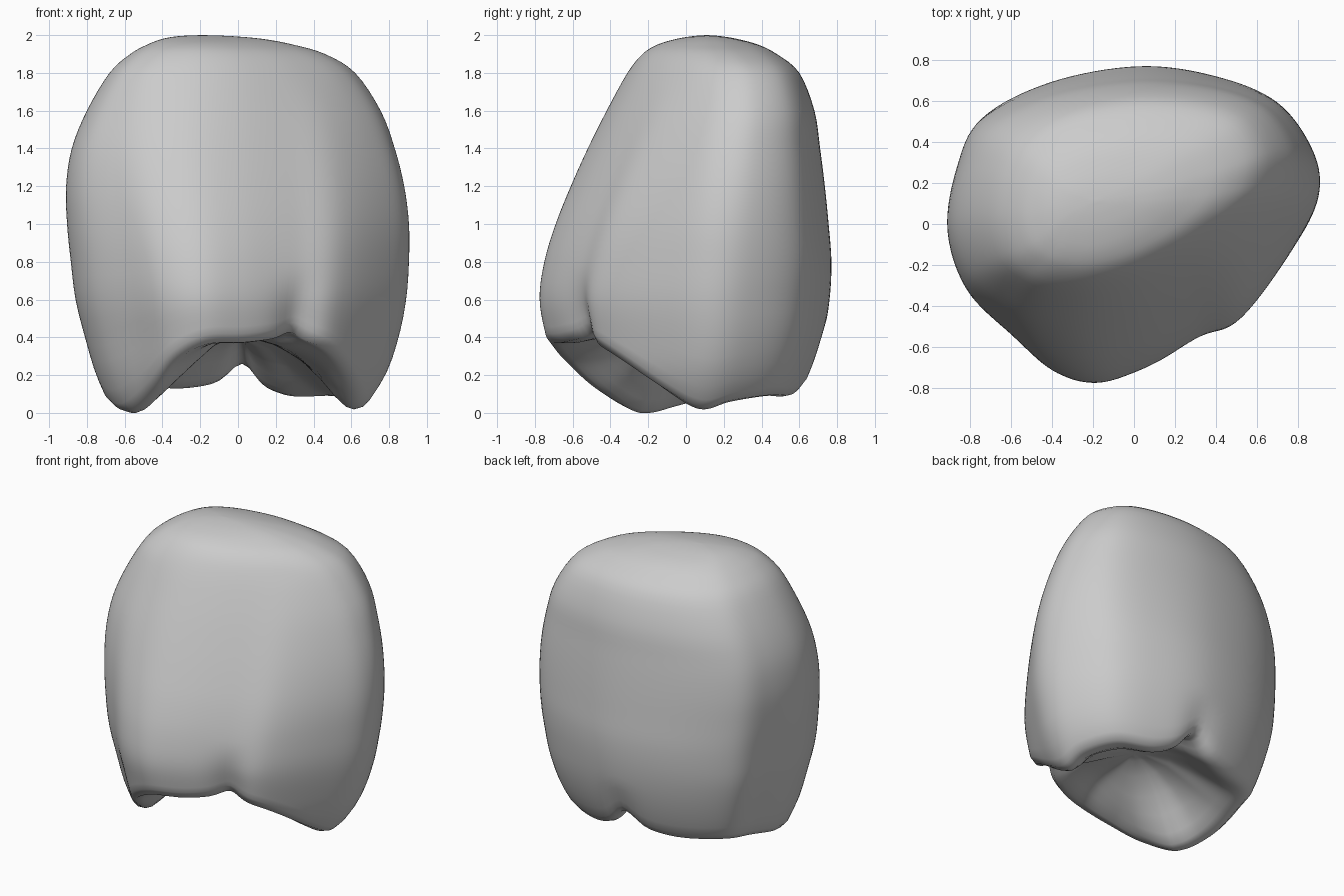
import bpy, bmesh, math
from math import sin, cos, pi

cube = bpy.data.objects.get("Cube")
if cube:
    bpy.data.objects.remove(cube)

COLUMNS = 136

# Outlines, counter-clockwise: wide end x, y, biting rim height, narrow end x, y
OUTLINE = [
    (.9, .13, .02, .6, .19), (.86, .35, .06, .62, .34),
    (.68, .595, .09, .52, .5), (.38, .725, .09, .31, .58),
    (.02, .775, .16, 0, .6), (-.4, .7, .13, -.33, .54),
    (-.73, .53, .14, -.55, .42), (-.83, .29, .11, -.65, .25),
    (-.88, -.03, .04, -.68, .03), (-.79, -.33, 0, -.63, -.16),
    (-.58, -.55, .11, -.52, -.26), (-.4, -.715, .27, -.38, -.305),
    (-.2, -.775, .36, -.2, -.31), (.02, -.715, .37, 0, -.26),
    (.3, -.575, .39, .21, -.16), (.53, -.455, .33, .38, -.05),
    (.78, -.12, .12, .52, .07)]

# Extents by height: z, x min, x max, y min, y max
LEVELS = [
    (0, -.66, .65, -.6, .56), (.2, -.75, .78, -.69, .66),
    (.4, -.81, .85, -.74, .725), (.6, -.86, .89, -.775, .76),
    (.8, -.885, .905, -.75, .77), (1, -.905, .905, -.69, .755),
    (1.2, -.91, .88, -.61, .735), (1.4, -.88, .83, -.52, .71),
    (1.6, -.8, .755, -.42, .68), (1.8, -.68, .62, -.31, .6),
    (1.9, -.57, .46, -.23, .48), (1.95, -.48, .29, -.15, .38),
    (1.98, -.4, .13, -.05, .27), (1.995, -.31, -.04, .04, .18),
    (2, -.19, -.19, .11, .11)]


def spline(rows, u, closed=False):
    """Point on a smooth curve through the rows at index u."""
    i, n = math.floor(u), len(rows)
    t = u - i
    pick = lambda k: rows[k % n] if closed else rows[max(0, min(n - 1, k))]
    return [b + .5 * t * (c - a + t * (2*a - 5*b + 4*c - d + t * (3*(b - c) + d - a)))
            for a, b, c, d in zip(*(pick(i + k) for k in (-1, 0, 1, 2)))]


def level_at(z):
    """Index in LEVELS whose height is z."""
    low, high = 0, len(LEVELS) - 1
    for _ in range(20):
        mid = (low + high) / 2
        low, high = (mid, high) if spline(LEVELS, mid)[0] < z else (low, mid)
    return low


def bump(u, centre, width):
    return math.exp(-((u - centre) / width) ** 2)


steps = [j * len(OUTLINE) / COLUMNS for j in range(COLUMNS)]
base = [spline(OUTLINE, u, True) for u in steps]
# Rim height, with a sharp notch at each groove
rims = [max(0, p[2] + .1 * bump(u, 4, .28) + .04 * bump(u, 14.1, .3))
        for p, u in zip(base, steps)]
rings = {}


def ring(w):
    """Outline blended from wide end to narrow end, normalised to 0..1."""
    w = round(w, 4)
    if w not in rings:
        pts = [(x + w * (nx - x), y + w * (ny - y)) for x, y, _, nx, ny in base]
        xs, ys = zip(*pts)
        rings[w] = [((x - min(xs)) / (max(xs) - min(xs)),
                     (y - min(ys)) / (max(ys) - min(ys))) for x, y in pts]
    return rings[w]


def wall(j, u):
    """Outer wall point of column j at level index u, with its two grooves."""
    z, x0, x1, y0, y1 = spline(LEVELS, u)
    fx, fy = ring(max(0, min(1, (z - .6) / 1.2)))[j]
    x, y = x0 + fx * (x1 - x0), y0 + fy * (y1 - y0)
    fade = max(0, min(1, (.8 - z) / .4))
    dent = .08 * bump(steps[j], 14.1, .4) * fade * fade * (3 - 2 * fade)
    low = max(0, min(1, (.5 - z) / .3))
    dent += .05 * bump(steps[j], 4, .3) * low
    return x * (1 - dent), y * (1 - dent), z


def rim_point(j, scale, lift):
    """Point inside the rim, sinking toward the central hollow."""
    x, y, _ = wall(j, level_at(rims[j] + .05))
    ridge = .03 * cos(steps[j] * 2 * pi * 4 / len(OUTLINE)) * sin(pi * lift)
    return x * scale, y * scale, rims[j] + (.4 - rims[j]) * lift + ridge


# Crown: grid of columns from the hollow, over the rim and up to the tip
rows = []
for scale, lift in ((.12, .97), (.3, .85), (.48, .6), (.62, .36),
                    (.74, .14), (.82, .03), (.88, 0), (.95, .03)):
    rows.append([rim_point(j, scale, lift) for j in range(COLUMNS)])
for k in range(10):
    row = []
    for j in range(COLUMNS):
        z = rims[j] + .05
        row.append(wall(j, level_at(z + (.8 - z) * (k / 10))))
    rows.append(row)
top, start = len(LEVELS) - 1, level_at(.8)
for k in range(40):
    rows.append([wall(j, start + (top - start) * k / 40) for j in range(COLUMNS)])

bm = bmesh.new()
grid = [[bm.verts.new(p) for p in row] for row in rows]
for a, b in zip(grid, grid[1:]):
    for j in range(COLUMNS):
        n = (j + 1) % COLUMNS
        bm.faces.new((a[j], a[n], b[n], b[j]))
for row, tip in ((grid[0], (0, 0, .4)), (grid[-1], (-.19, .11, 2))):
    v = bm.verts.new(tip)
    for j in range(COLUMNS):
        bm.faces.new((row[j], row[(j + 1) % COLUMNS], v))
bmesh.ops.recalc_face_normals(bm, faces=bm.faces)
mesh = bpy.data.meshes.new("crown")
bm.to_mesh(mesh)
bm.free()
mesh.shade_smooth()
crown = bpy.data.objects.new("crown", mesh)
bpy.context.collection.objects.link(crown)

# Plain grey material
grey = bpy.data.materials.new("plain grey")
grey.use_nodes = True
grey.diffuse_color = (.6, .6, .6, 1)
grey.node_tree.nodes["Principled BSDF"].inputs["Base Color"].default_value = (.6, .6, .6, 1)
mesh.materials.append(grey)
